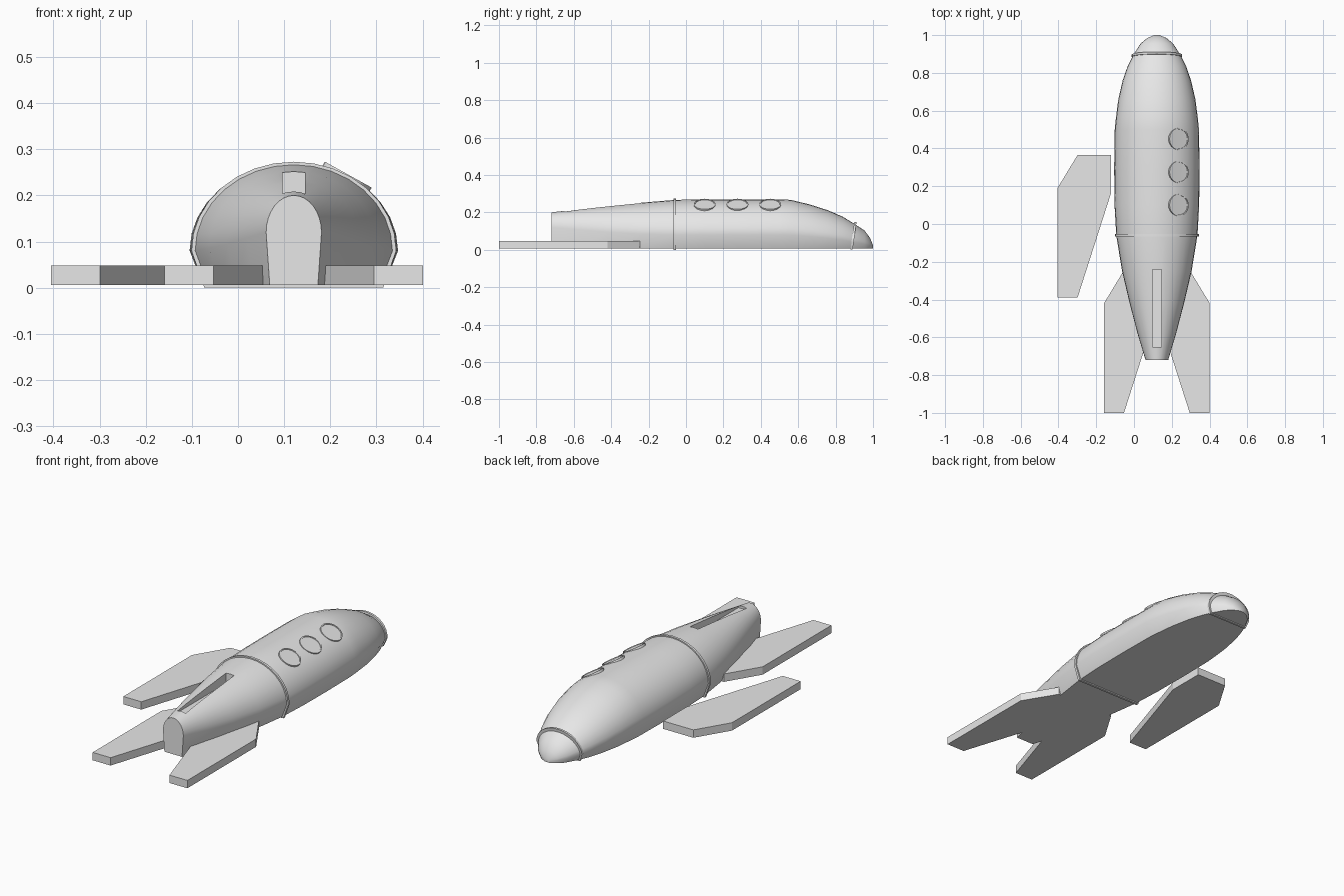
import bpy, bmesh, math
from mathutils import Matrix, Vector

if "Cube" in bpy.data.objects:
    bpy.data.objects.remove(bpy.data.objects["Cube"])

CX, Z0, ARC = 0.121, 0.006, 16
grey = bpy.data.materials.new("light_grey")
grey.diffuse_color = (0.8, 0.8, 0.8, 1)
grey.use_nodes = True
grey.node_tree.nodes["Principled BSDF"].inputs["Base Color"].default_value = grey.diffuse_color

# y, half width, height of the widest line, top height
STATIONS = [
    (-0.72, 0.060, 0.120, 0.200), (-0.58, 0.102, 0.108, 0.217),
    (-0.42, 0.144, 0.095, 0.234), (-0.25, 0.184, 0.085, 0.251),
    (-0.06, 0.215, 0.080, 0.267), (0.10, 0.224, 0.080, 0.270),
    (0.30, 0.226, 0.080, 0.270), (0.50, 0.223, 0.080, 0.270),
    (0.56, 0.217, 0.079, 0.267), (0.66, 0.204, 0.072, 0.243),
    (0.76, 0.181, 0.062, 0.211), (0.84, 0.153, 0.052, 0.176),
    (0.895, 0.125, 0.042, 0.142), (0.955, 0.086, 0.030, 0.103),
    (0.985, 0.050, 0.022, 0.062), (1.0, 0.014, 0.014, 0.024),
]


def section(y, hw, zw, top, grow=0.0, tilt=0.0):
    """Flat-bottomed arch; grow offsets it outward, tilt leans it along y."""
    base = (hw * 0.87 + grow, Z0 - grow)
    pts = [base]
    for i in range(ARC + 1):
        a = math.pi * i / ARC
        pts.append(((hw + grow) * math.cos(a), zw + (top - zw + grow) * math.sin(a)))
    pts.append((-base[0], base[1]))
    return [Vector((CX + x, y + tilt * z, z)) for x, z in pts]


def finish(name, bm, smooth=None):
    bmesh.ops.recalc_face_normals(bm, faces=bm.faces)
    mesh = bpy.data.meshes.new(name)
    bm.to_mesh(mesh)
    bm.free()
    mesh.materials.append(grey)
    ob = bpy.data.objects.new(name, mesh)
    bpy.context.collection.objects.link(ob)
    if smooth:
        shade(ob, smooth)
    return ob


def shade(ob, degrees):
    bpy.ops.object.select_all(action='DESELECT')
    ob.select_set(True)
    bpy.context.view_layer.objects.active = ob
    bpy.ops.object.shade_smooth_by_angle(angle=math.radians(degrees))


def loft(name, rings, smooth=None):
    bm = bmesh.new()
    loops = [[bm.verts.new(p) for p in ring] for ring in rings]
    n = len(loops[0])
    for a, b in zip(loops, loops[1:]):
        for i in range(n):
            j = (i + 1) % n
            bm.faces.new((a[i], a[j], b[j], b[i]))
    bm.faces.new(loops[0])
    bm.faces.new(loops[-1])
    return finish(name, bm, smooth)


def prism(name, outline, z_low, z_high):
    return loft(name, [[Vector((x, y, z)) for x, y in outline] for z in (z_low, z_high)])


# Hull with a slot for the top fin
hull = loft("hull", [section(*s) for s in STATIONS])
cutter = prism("slot_cutter", [(CX - 0.024, -0.65), (CX + 0.024, -0.65),
                               (CX + 0.024, -0.24), (CX - 0.024, -0.24)], 0.195, 0.4)
cutter.hide_render = True
mod = hull.modifiers.new("slot", 'BOOLEAN')
mod.operation = 'DIFFERENCE'
mod.solver = 'EXACT'
mod.object = cutter
bpy.context.view_layer.objects.active = hull
bpy.ops.object.modifier_apply(modifier="slot")
bpy.data.objects.remove(cutter)
shade(hull, 30)

# Raised bands round the middle and behind the nose
loft("middle_band", [section(y, 0.216, 0.08, 0.267, 0.006) for y in (-0.067, -0.054)], 30)
loft("nose_band", [section(y, 0.129, 0.043, 0.144, 0.005, 0.14) for y in (0.879, 0.891)], 30)

# Round portholes with a raised rim
lean = Matrix.Rotation(math.radians(29), 4, 'Y')
for k, y in enumerate((0.10, 0.275, 0.45)):
    bm = bmesh.new()
    bmesh.ops.create_cone(bm, cap_ends=True, segments=24, radius1=0.058,
                          radius2=0.058, depth=0.03)
    bm.normal_update()
    cap = [f for f in bm.faces if f.normal.z > 0.9]
    bmesh.ops.inset_region(bm, faces=cap, thickness=0.006)
    bmesh.ops.inset_region(bm, faces=cap, thickness=0.0005, depth=-0.003)
    place = Matrix.Translation((0.239, y, 0.245)) @ lean @ Matrix.Translation((0, 0, -0.015))
    bmesh.ops.transform(bm, matrix=place, verts=bm.verts)
    finish(f"porthole_{k + 1}", bm, 30)

# Three equal fins: two attached at the tail, one lying loose beside the hull
FIN = [(0, 0), (0.178, 0), (0.284, -0.175), (0.284, -0.755), (0.178, -0.755), (0, -0.2)]
prism("right_fin", [(CX + x - 0.004, y - 0.245) for x, y in FIN], Z0, 0.048)
prism("left_fin", [(CX - x + 0.004, y - 0.245) for x, y in FIN], Z0, 0.048)
prism("loose_top_fin", [(-0.121 - x, y + 0.365) for x, y in FIN], Z0, 0.048)
